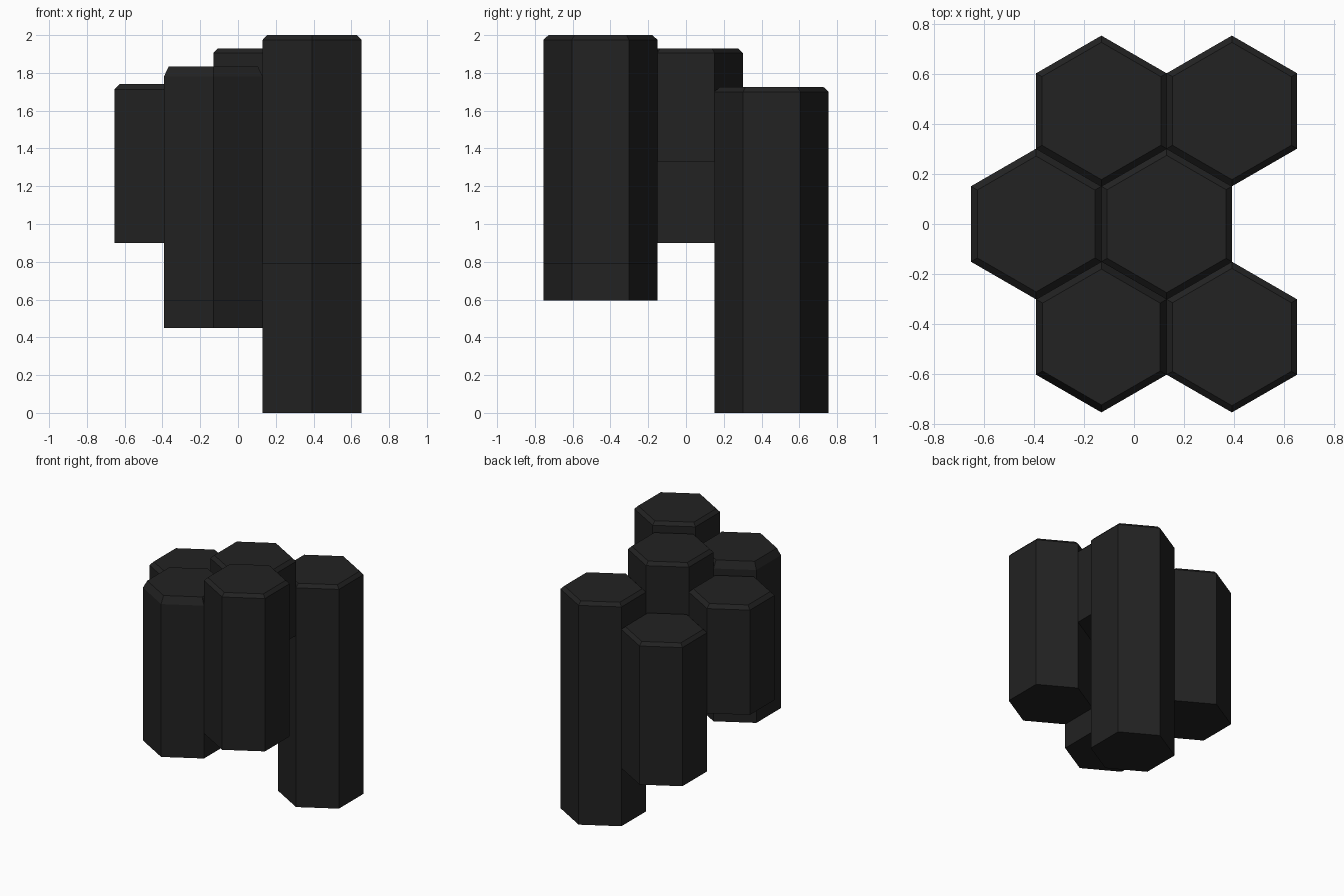
import bpy, bmesh, math

if "Cube" in bpy.data.objects:
    bpy.data.objects.remove(bpy.data.objects["Cube"])

RADIUS = 0.302                       # centre to corner
HALF = RADIUS * math.cos(math.pi / 6)  # centre to flat side
ROW = RADIUS * 1.5                   # spacing between rows

basalt = bpy.data.materials.new("dark_basalt")
basalt.diffuse_color = (0.016, 0.016, 0.016, 1)
basalt.use_nodes = True
basalt.node_tree.nodes["Principled BSDF"].inputs["Base Color"].default_value = basalt.diffuse_color


def ring(bm, x, y, z, r):
    return [bm.verts.new((x + r * math.sin(i * math.pi / 3),
                          y + r * math.cos(i * math.pi / 3), z)) for i in range(6)]


def hex_column(name, x, y, bottom, top, drop=0.025, inset=0.027):
    """Hexagonal prism with a chamfered top rim."""
    bm = bmesh.new()
    rings = [ring(bm, x, y, bottom, RADIUS),
             ring(bm, x, y, top - drop, RADIUS),
             ring(bm, x, y, top, RADIUS - inset)]
    bm.faces.new(rings[0])
    bm.faces.new(rings[-1])
    for low, high in zip(rings, rings[1:]):
        for i in range(6):
            j = (i + 1) % 6
            bm.faces.new((low[i], low[j], high[j], high[i]))
    bmesh.ops.recalc_face_normals(bm, faces=bm.faces)
    mesh = bpy.data.meshes.new(name)
    bm.to_mesh(mesh)
    bm.free()
    mesh.materials.append(basalt)
    bpy.context.collection.objects.link(bpy.data.objects.new(name, mesh))


# Honeycomb cluster: three rows of two columns, middle row shifted left
hex_column("back_left_column", -HALF / 2, ROW, 0.45, 1.55)
hex_column("back_right_column", HALF * 1.5, ROW, 0.0, 1.725)
hex_column("middle_left_column", -HALF * 1.5, 0, 0.90, 1.74, 0.028, 0.03)
hex_column("middle_right_column", HALF / 2, 0, 1.33, 1.93)
hex_column("front_left_column", -HALF / 2, -ROW, 0.595, 1.835, 0.055, 0.03)
hex_column("front_right_column", HALF * 1.5, -ROW, 0.79, 2.0)
